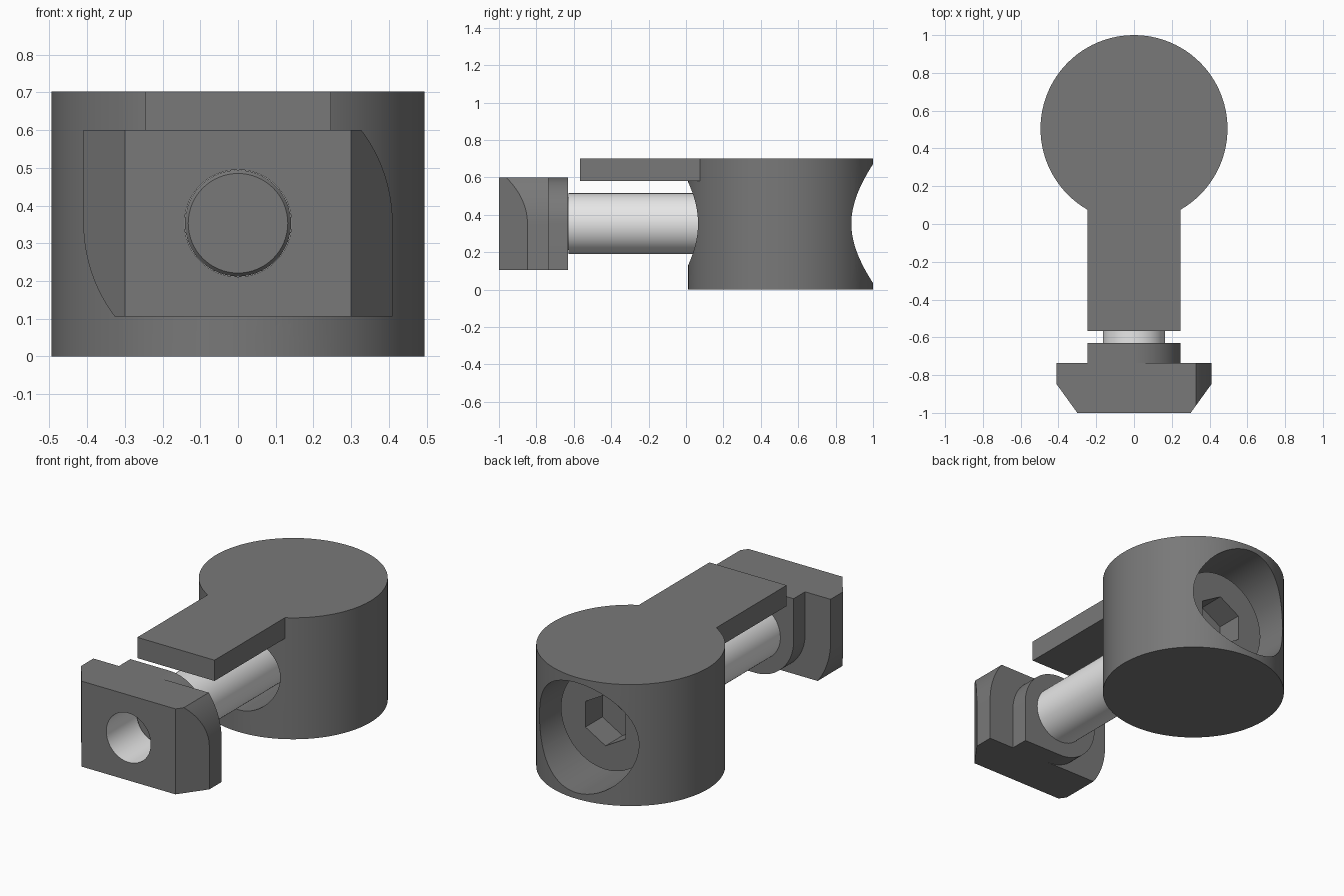
import bpy, bmesh
from math import sin, cos, pi, asin

cube = bpy.data.objects.get("Cube")
if cube:
    bpy.data.objects.remove(cube, do_unlink=True)

AXIS_Z = 0.353      # height of the bolt axis
DISC_Y = 0.505      # centre of the round housing
HALF = 0.247        # half width of tongue and boss


def material(name, value):
    mat = bpy.data.materials.new(name)
    mat.use_nodes = True
    colour = (value, value, value, 1)
    mat.diffuse_color = colour
    bsdf = mat.node_tree.nodes["Principled BSDF"]
    bsdf.inputs["Base Color"].default_value = colour
    bsdf.inputs["Roughness"].default_value = 0.5
    return mat


MATERIALS = [material("dark_grey", 0.19), material("bright_steel", 0.8)]
DARK, STEEL = 0, 1


def finish(name, bm, index=DARK):
    bmesh.ops.recalc_face_normals(bm, faces=bm.faces)
    for face in bm.faces:
        face.material_index = index
    mesh = bpy.data.meshes.new(name)
    bm.to_mesh(mesh)
    bm.free()
    for mat in MATERIALS:
        mesh.materials.append(mat)
    obj = bpy.data.objects.new(name, mesh)
    bpy.context.collection.objects.link(obj)
    return obj


def prism(name, points, start, end, axis="z", index=DARK):
    """Extrude a flat outline along z, or along y about the bolt axis."""
    bm = bmesh.new()

    def place(p, t):
        return (p[0], p[1], t) if axis == "z" else (p[0], t, AXIS_Z + p[1])

    rings = [[bm.verts.new(place(p, t)) for p in points] for t in (start, end)]
    n = len(points)
    for ring in rings:
        bm.faces.new(ring)
    for i in range(n):
        j = (i + 1) % n
        bm.faces.new((rings[0][i], rings[0][j], rings[1][j], rings[1][i]))
    return finish(name, bm, index)


def arc(radius, start=0.0, sweep=2 * pi, steps=96, cy=0.0, closed=False):
    return [(radius * cos(start + sweep * i / steps),
             cy + radius * sin(start + sweep * i / steps))
            for i in range(steps + closed)]


def box_outline(x, y0, y1):
    return [(-x, y0), (x, y0), (x, y1), (-x, y1)]


def lathe(name, profile, index=DARK, steps=64):
    """Spin (radius, y) points around the bolt axis."""
    bm = bmesh.new()
    rings = [[bm.verts.new((x, y, AXIS_Z + z)) for x, z in arc(r, steps=steps)]
             for r, y in profile]
    for a, b in zip(rings, rings[1:]):
        for i in range(steps):
            j = (i + 1) % steps
            bm.faces.new((a[i], a[j], b[j], b[i]))
    bm.faces.new(rings[0])
    bm.faces.new(rings[-1])
    return finish(name, bm, index)


def combine(target, tool, operation):
    mod = target.modifiers.new(operation, "BOOLEAN")
    mod.operation = operation
    mod.solver = "EXACT"
    mod.object = tool
    bpy.context.view_layer.objects.active = target
    bpy.ops.object.modifier_apply(modifier=mod.name)
    bpy.data.objects.remove(tool, do_unlink=True)


def nut_outline(half_width):
    """Rectangle with two opposite corners rounded about the bolt axis."""
    sweep = asin(min(1, HALF / half_width))
    return (arc(half_width, 0, sweep, 24, closed=True) + [(-half_width, HALF)]
            + arc(half_width, pi, sweep, 24, closed=True) + [(half_width, -HALF)])


# Round housing with tongue, clearance hole and counterbore
housing = prism("housing", arc(0.495, cy=DISC_Y), 0, 0.702)
combine(housing, prism("tongue", box_outline(HALF, -0.567, 0.3), 0.582, 0.702), "UNION")
combine(housing, prism("clearance", arc(0.225), -0.2, 0.5, "y"), "DIFFERENCE")
combine(housing, prism("counterbore", arc(0.318), 0.41, 1.2, "y"), "DIFFERENCE")

# Slot nut: tapered quarter-turn body, boss and threaded hole
nut = prism("slot_nut", nut_outline(0.41), -1, -0.735, "y")
taper = [(-0.3, -1), (0.3, -1), (0.412, -0.845), (0.412, -0.7),
         (-0.412, -0.7), (-0.412, -0.845)]
combine(nut, prism("taper", taper, -0.2, 1), "INTERSECT")
combine(nut, prism("boss", nut_outline(HALF), -0.76, -0.63, "y"), "UNION")
combine(nut, prism("thread_hole", arc(0.142, steps=64), -1.1, -0.5, "y", STEEL), "DIFFERENCE")

# Bolt shaft with a dark chamfered tip
shaft = lathe("bolt_shaft", [(0.132, -0.735), (0.141, -0.725), (0.141, -0.629),
                             (0.163, -0.629), (0.163, 0.43)], STEEL)
for face in shaft.data.polygons:
    if face.center.y < -0.7:
        face.material_index = DARK

# Bolt head with hexagonal socket
head = lathe("bolt_head", [(0.285, 0.41), (0.285, 0.735)])
combine(head, prism("socket", arc(0.148, pi / 2, steps=6), 0.58, 0.9, "y"), "DIFFERENCE")

# Smooth round surfaces, keep edges sharp
bpy.ops.object.select_all(action="DESELECT")
for obj in (housing, nut, shaft, head):
    obj.select_set(True)
bpy.context.view_layer.objects.active = housing
bpy.ops.object.shade_smooth_by_angle(angle=pi / 7)
